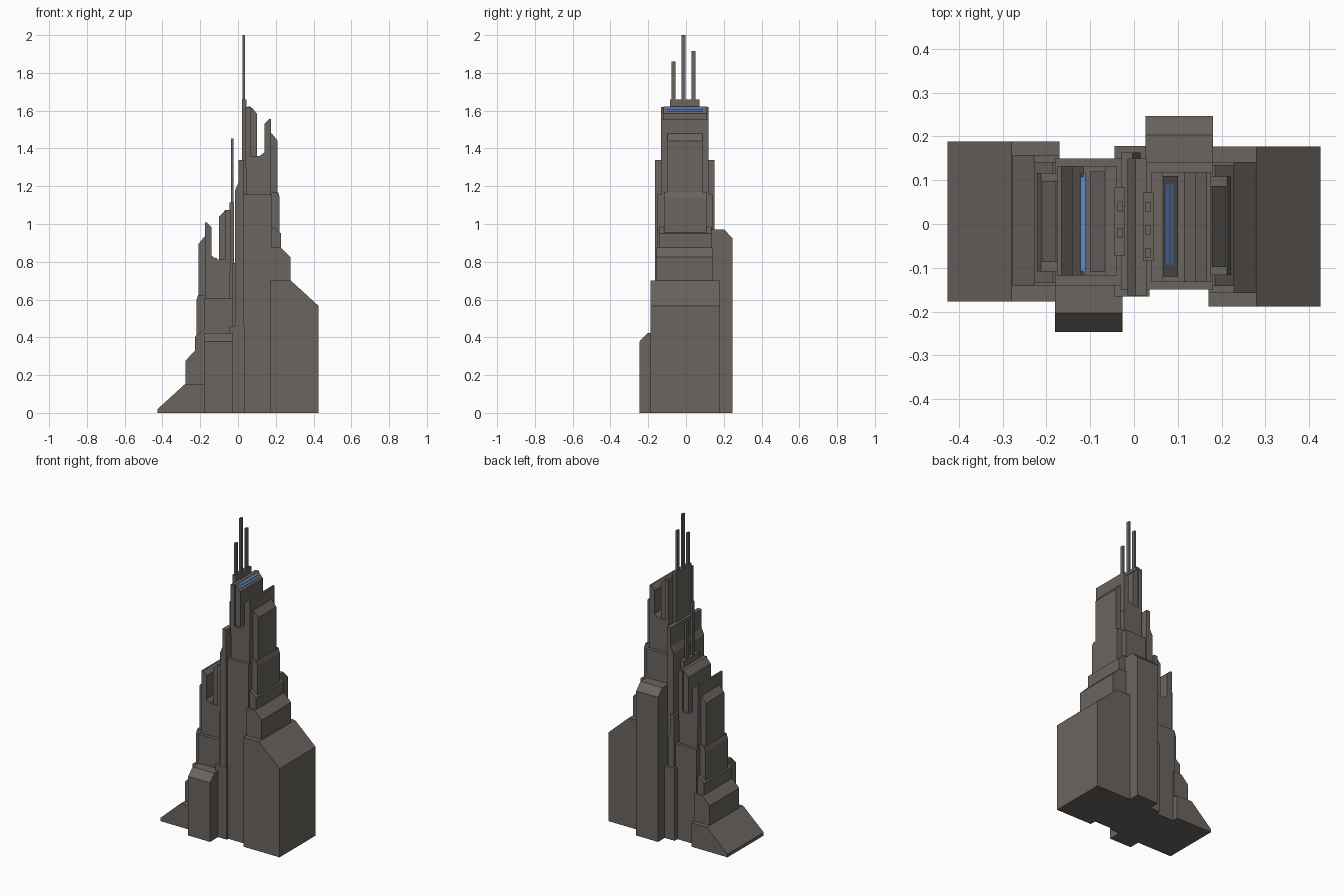
import bpy, bmesh

if "Cube" in bpy.data.objects:
    bpy.data.objects.remove(bpy.data.objects["Cube"])


def material(name, rgb):
    m = bpy.data.materials.new(name)
    m.diffuse_color = (*rgb, 1)
    m.use_nodes = True
    m.node_tree.nodes["Principled BSDF"].inputs["Base Color"].default_value = m.diffuse_color
    return m


STONE = material("warm grey stone", (0.145, 0.128, 0.115))
BLUE = material("blue light", (0.12, 0.25, 0.60))


def prism(name, profile, a, b, axis="y", side=1, drop=0, mat=STONE):
    """Extrude an (x or y, z) profile from a to b along the axis; side -1 turns it half round."""
    bm = bmesh.new()
    rings = []
    for t in (a, b):
        ring = []
        for u, z in profile:
            x, y = (u, t) if axis == "y" else (t, u)
            ring.append(bm.verts.new((side * x, side * y, z - drop if z > 0 else 0)))
        rings.append(ring)
    n = len(profile)
    bm.faces.new(rings[0])
    bm.faces.new(rings[1][::-1])
    for i in range(n):
        j = (i + 1) % n
        bm.faces.new((rings[0][i], rings[1][i], rings[1][j], rings[0][j]))
    bmesh.ops.recalc_face_normals(bm, faces=bm.faces)
    me = bpy.data.meshes.new(name)
    bm.to_mesh(me)
    bm.free()
    me.materials.append(mat)
    ob = bpy.data.objects.new(name, me)
    bpy.context.collection.objects.link(ob)
    return ob


def block(name, x0, x1, y0, y1, z0, z1, side=1, drop=0, mat=STONE):
    return prism(name, [(x0, z0), (x1, z0), (x1, z1), (x0, z1)], y0, y1, "y", side, drop, mat)


def tier(name, x0, x1, y0, y1, high, low, bevel_x, side, drop):
    """Setback whose roof slopes down to its outer face."""
    prism(name, [(x0, 0), (x1, 0), (x1, low), (bevel_x, high), (x0, high)],
          y0, y1, "y", side, drop)


def tower(label, side, drop, antennas):
    s = dict(side=side, drop=drop)
    # shaft and its lower, wider casing
    block(label + "_lower_shaft", .026, .18, -.15, .14, 0, 1.155, **s)
    block(label + "_upper_shaft", .043, .175, -.132, .118, 1.1, 1.36, **s)
    # split crown: inner peak, cleft and outer peak
    block(label + "_inner_crown", .04, .066, -.132, .118, 1.3, 1.62, **s)
    prism(label + "_inner_crown_slope",
          [(.05, 1.3), (.10, 1.3), (.10, 1.585), (.066, 1.622), (.05, 1.622)],
          -.12, .11, **s)
    prism(label + "_outer_crown",
          [(.115, 1.3), (.176, 1.3), (.176, 1.555), (.165, 1.555), (.14, 1.53),
           (.14, 1.38), (.115, 1.36)], -.132, .118, **s)
    # stepped setbacks on the outer side
    tier(label + "_setback_1", .17, .21, -.098, .087, 1.48, 1.44, .178, **s)
    tier(label + "_setback_2", .17, .221, -.117, .108, 1.17, 1.14, .212, **s)
    tier(label + "_setback_3", .17, .228, -.142, .135, .985, .95, .185, **s)
    tier(label + "_setback_4", .17, .277, -.157, .142, .875, .825, .228, **s)
    # large wing with sloping roof
    tier(label + "_wing", .17, .426, -.188, .177, .70, .567, .28, **s)
    # side annex with chamfered top
    prism(label + "_annex", [(.10, 0), (.246, 0), (.246, .925), (.203, .97), (.10, .97)],
          .026, .18, "x", **s)
    # central fin between the two towers
    prism(label + "_fin",
          [(-.015, 0), (.03, 0), (.03, 1.34), (.003, 1.34), (.003, 1.22), (-.015, 1.18)],
          -.163, .15, **s)
    # antenna mount and antennas
    block(label + "_antenna_mount", .02, .044, -.085, .072, 1.1, 1.66, **s)
    for i, (y, top) in enumerate(antennas):
        block(f"{label}_antenna_{i}", .025, .038, y - .011, y + .011, 1.6, top, **s)


tower("tall_tower", 1, 0, [(-.066, 1.86), (-.013, 2.0), (.039, 1.915)])
tower("short_tower", -1, .547, [(-.04, 1.9), (.02, 2.0)])

# low link wall in the middle
block("link_wall", -.045, .035, -.165, .178, 0, .46)

# blue light strips on the tall crown slope
for i, x in enumerate((.073, .083)):
    def roof(x):
        return 1.622 - (x - .066) * .037 / .034
    prism(f"crown_light_{i}",
          [(x, roof(x) - .002), (x + .007, roof(x + .007) - .002),
           (x + .007, roof(x + .007) + .002), (x, roof(x) + .002)], -.094, .09, mat=BLUE)

# blue light panel in the short tower's cleft
block("cleft_light", -.136, -.111, -.107, .107, .812, .819, mat=BLUE)
for i, x in enumerate((-.136, -.126, -.116)):
    block(f"cleft_light_tooth_{i}", x, x + .005, -.114, .116, .812, .8185, mat=BLUE)
